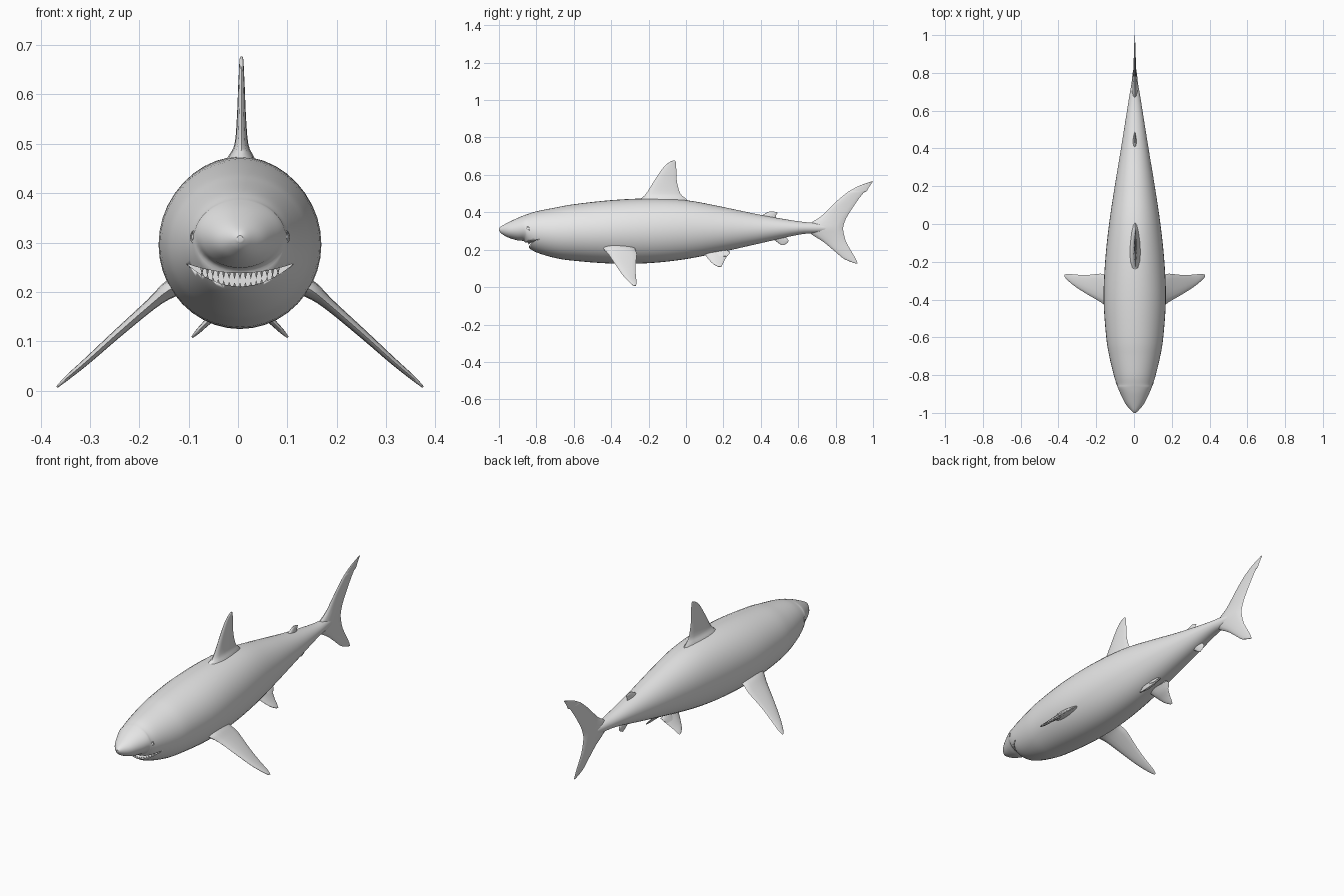
import bpy, bmesh, math
from mathutils import Vector

if "Cube" in bpy.data.objects:
    bpy.data.objects.remove(bpy.data.objects["Cube"])

grey = bpy.data.materials.new("shark grey")
grey.diffuse_color = (0.8, 0.8, 0.8, 1)
grey.use_nodes = True
grey.node_tree.nodes["Principled BSDF"].inputs["Base Color"].default_value = grey.diffuse_color
CX = 0.004  # body centre line


def make(name, bm, angle=40):
    bmesh.ops.recalc_face_normals(bm, faces=bm.faces)
    me = bpy.data.meshes.new(name)
    bm.to_mesh(me)
    bm.free()
    me.materials.append(grey)
    ob = bpy.data.objects.new(name, me)
    bpy.context.collection.objects.link(ob)
    bpy.ops.object.select_all(action='DESELECT')
    ob.select_set(True)
    bpy.context.view_layer.objects.active = ob
    bpy.ops.object.shade_smooth_by_angle(angle=math.radians(angle))
    return ob


def loft(name, rings, angle=40):
    """Skin closed rings of equal length and cap both ends."""
    bm = bmesh.new()
    rows = [[bm.verts.new(p) for p in r] for r in rings]
    n = len(rows[0])
    for a, b in zip(rows, rows[1:]):
        for i in range(n):
            j = (i + 1) % n
            bm.faces.new((a[i], a[j], b[j], b[i]))
    bm.faces.new(rows[0])
    bm.faces.new(rows[-1])
    return make(name, bm, angle)


def smooth_rows(rows, steps):
    """Catmull-Rom interpolation between table rows."""
    out = []
    for i in range(len(rows) - 1):
        p = [rows[max(i - 1, 0)], rows[i], rows[i + 1], rows[min(i + 2, len(rows) - 1)]]
        for s in range(steps):
            t = s / steps
            out.append([0.5 * (2 * b + (c - a) * t + (2 * a - 5 * b + 4 * c - d) * t * t
                               + (3 * b - a - 3 * c + d) * t ** 3) for a, b, c, d in zip(*p)])
    return out + [list(rows[-1])]


def fin(name, rows, normal=(1, 0, 0), steps=3):
    """rows: x, z, leading y, trailing y, half thickness."""
    nrm = Vector(normal).normalized()
    rings = []
    for x, z, le, te, th in smooth_rows(rows, steps):
        ring = []
        for k in range(14):
            a = 2 * math.pi * k / 14
            u = (1 - math.cos(a)) / 2          # 0 at leading edge
            w = th * math.sin(a) * (1.25 - 0.6 * u)
            ring.append(Vector((x, le + (te - le) * u, z)) + nrm * w)
        rings.append(ring)
    return loft(name, rings, 60)


# body: y, top z, bottom z, half width
body_rows = [
    (-1.0, .314, .302, .006), (-.985, .327, .285, .022), (-.95, .346, .265, .05),
    (-.9, .37, .25, .075), (-.865, .384, .245, .09), (-.848, .39, .217, .096),
    (-.8, .405, .186, .111), (-.7, .425, .156, .135), (-.6, .443, .141, .151),
    (-.4, .465, .126, .165), (-.2, .474, .128, .157), (0, .465, .15, .136),
    (.2, .428, .19, .106), (.4, .386, .235, .073), (.6, .352, .28, .041),
    (.7, .342, .29, .025), (.8, .325, .305, .006)]
rings = []
for y, top, bot, w in smooth_rows(body_rows, 4):
    c, h = (top + bot) / 2, (top - bot) / 2
    rings.append([(CX + w * math.cos(2 * math.pi * k / 40), y,
                   c + h * math.sin(2 * math.pi * k / 40)) for k in range(40)])
body = loft("body", rings)


# mouth: crescent slot cut into the head
def roof(x):
    return .238 + .018 * (x / .105) ** 2


def floor(x):
    return .211 + .043 * (x / .105) ** 2


xs = [-.105 + .21 * i / 16 for i in range(17)]
outline = [(x, roof(x)) for x in xs] + [(x, floor(x)) for x in reversed(xs)]
cutter = loft("mouth_cutter", [[(CX + x, y, z) for x, z in outline] for y in (-1.05, -.77)])
cutter.hide_render = True
cutter.hide_set(True)
cut = body.modifiers.new("mouth", 'BOOLEAN')
cut.operation = 'DIFFERENCE'
cut.solver = 'EXACT'
cut.object = cutter

# teeth: small cones along the jaw curve
bm = bmesh.new()
for i in range(15):
    x = -.077 + .154 * i / 14
    y = -.842 + .055 * (x / .1) ** 2
    for base, d, size in ((roof(x) + .003, -1, .016), (floor(x) - .003, 1, .011)):
        yy = y if d < 0 else y + .008
        tip = bm.verts.new((CX + x, yy, base + d * size))
        ring = [bm.verts.new((CX + x + .0042 * math.cos(k * math.pi / 2),
                              yy + .003 * math.sin(k * math.pi / 2), base)) for k in range(4)]
        for k in range(4):
            bm.faces.new((ring[k], ring[(k + 1) % 4], tip))
        bm.faces.new(ring)
make("teeth", bm, 20)

# eyes with a raised rim
for side, label in ((-1, "left"), (1, "right")):
    bm = bmesh.new()
    bmesh.ops.create_uvsphere(bm, u_segments=16, v_segments=10, radius=.0095)
    bmesh.ops.translate(bm, verts=bm.verts, vec=(CX + side * .089, -.845, .311))
    make("eye_" + label, bm)
    bpy.ops.mesh.primitive_torus_add(
        major_radius=.0105, minor_radius=.0025, major_segments=20, minor_segments=6,
        location=(CX + side * .094, -.847, .311),
        rotation=(0, math.pi / 2, -side * .45))
    rim = bpy.context.object
    rim.name = "eye_rim_" + label
    rim.data.materials.append(grey)
    bpy.ops.object.shade_smooth_by_angle()

# vertical fins
fin("dorsal_fin", [
    (.005, .44, -.29, .03, .045), (.006, .475, -.24, -.003, .026), (.007, .5, -.213, -.03, .014),
    (.007, .56, -.175, -.048, .009), (.007, .61, -.143, -.051, .007),
    (.007, .65, -.112, -.053, .005), (.007, .67, -.085, -.055, .004), (.007, .677, -.068, -.06, .002)])
fin("second_dorsal_fin", [
    (CX, .365, .39, .48, .012), (CX, .385, .41, .482, .008),
    (CX, .398, .432, .488, .005), (CX, .405, .447, .465, .002)])
fin("anal_fin", [
    (CX, .27, .45, .53, .012), (CX, .25, .475, .548, .008),
    (CX, .235, .495, .54, .005), (CX, .224, .512, .522, .002)])
fin("tail_fin", [
    (CX, .127, .905, .917, .002), (CX, .15, .846, .908, .004), (CX, .19, .797, .885, .006),
    (CX, .24, .737, .857, .009), (CX, .28, .675, .845, .014), (CX, .315, .64, .84, .018),
    (CX, .345, .67, .847, .014), (CX, .375, .718, .86, .01), (CX, .42, .765, .888, .007),
    (CX, .46, .806, .915, .006), (CX, .505, .86, .95, .005), (CX, .513, .872, .966, .004),
    (CX, .54, .922, .982, .003), (CX, .565, .99, 1.0, .002)])

# paired fins
for s, label in ((-1, "left"), (1, "right")):
    fin("pectoral_fin_" + label, [
        (CX + s * x, z, le, te, th) for x, z, le, te, th in (
            (.11, .22, -.45, -.27, .024), (.145, .203, -.44, -.272, .018), (.18, .175, -.414, -.263, .012),
            (.25, .114, -.373, -.27, .009), (.31, .06, -.335, -.268, .007),
            (.35, .026, -.303, -.264, .005), (.371, .007, -.281, -.268, .002))],
        normal=(s * .64, 0, .77))
    fin("pelvic_fin_" + label, [
        (CX + s * x, z, le, te, th) for x, z, le, te, th in (
            (.02, .19, .09, .235, .014), (.04, .165, .108, .22, .012), (.065, .14, .128, .204, .007),
            (.085, .12, .15, .195, .005), (.097, .108, .175, .188, .002))],
        normal=(s * .75, 0, .66))
    # trailing lobe of the pelvic fin
    fin("pelvic_lobe_" + label, [
        (CX + s * .022, .195, .14, .225, .01), (CX + s * .035, .182, .15, .236, .006),
        (CX + s * .048, .165, .16, .215, .004)], normal=(s * .75, 0, .66))
